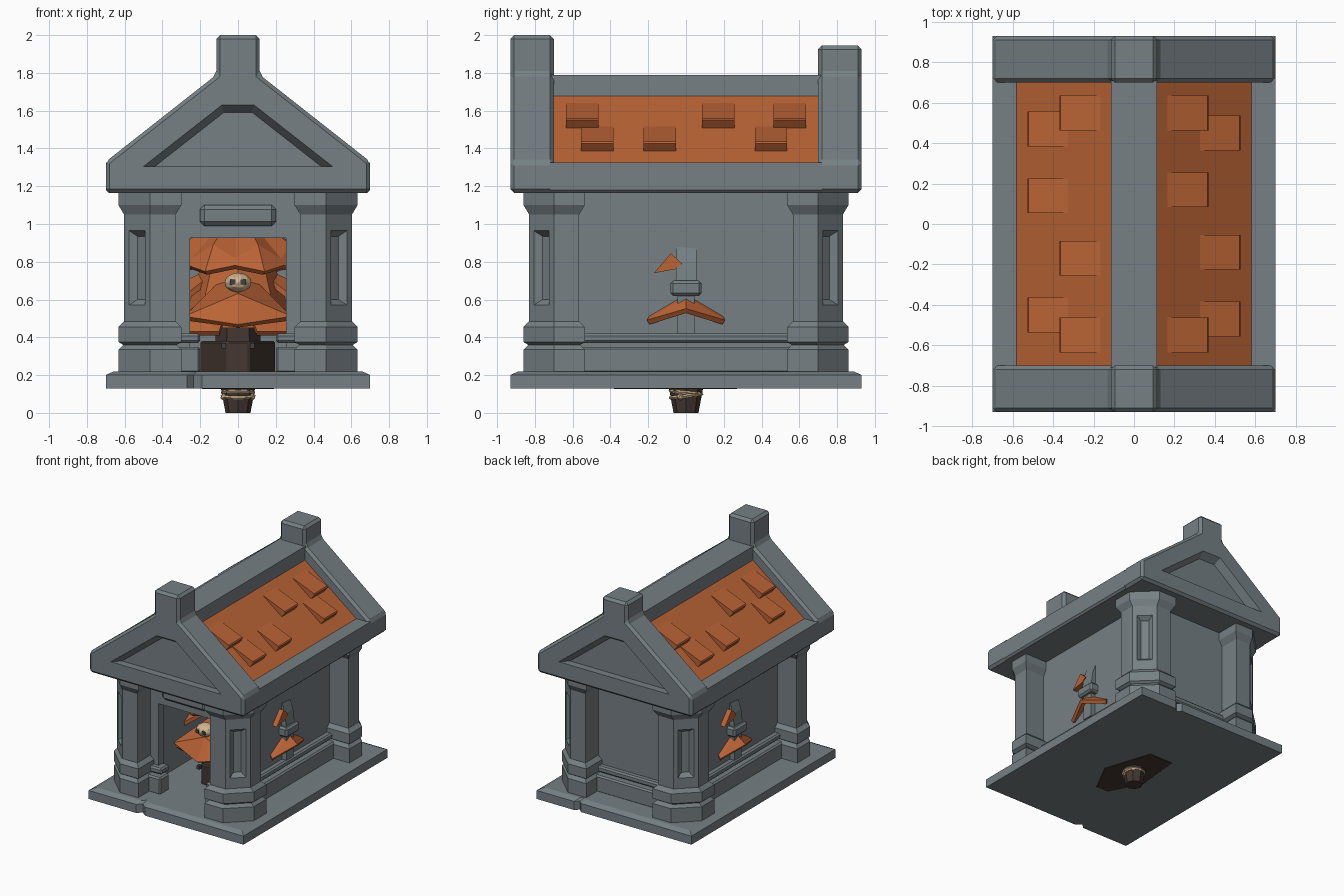
import bpy, bmesh, math
from mathutils import Vector, Matrix

if "Cube" in bpy.data.objects:
    bpy.data.objects.remove(bpy.data.objects["Cube"])


def material(name, rgb):
    m = bpy.data.materials.new(name)
    m.diffuse_color = (*rgb, 1)
    m.use_nodes = True
    m.node_tree.nodes["Principled BSDF"].inputs["Base Color"].default_value = m.diffuse_color
    return m


STONE = material("grey stone", (0.18, 0.215, 0.23))
ORANGE = material("burnt orange", (0.49, 0.125, 0.036))
WOOD = material("dark brown wood", (0.058, 0.038, 0.031))
TAN = material("tan bone", (0.64, 0.46, 0.27))
DARK = material("dark iron", (0.05, 0.055, 0.06))
TURN = Matrix.Rotation(math.pi, 4, 'Z')


def finish(name, bm, mat, bevel=0.0, turned=False):
    bmesh.ops.recalc_face_normals(bm, faces=bm.faces)
    if bevel:
        edges = [e for e in bm.edges if e.calc_face_angle(0) > 0.4]
        bmesh.ops.bevel(bm, geom=edges, offset=bevel, segments=1, affect='EDGES')
    if turned:
        bm.transform(TURN)
    me = bpy.data.meshes.new(name)
    bm.to_mesh(me)
    bm.free()
    me.materials.append(mat)
    ob = bpy.data.objects.new(name, me)
    bpy.context.collection.objects.link(ob)
    return ob


def loft(rings):
    """Closed solid through rings of equal point count."""
    bm = bmesh.new()
    rows = [[bm.verts.new(p) for p in r] for r in rings]
    n = len(rows[0])
    for a, b in zip(rows, rows[1:]):
        for i in range(n):
            bm.faces.new((a[i], a[(i + 1) % n], b[(i + 1) % n], b[i]))
    bm.faces.new(rows[0])
    bm.faces.new(rows[-1])
    return bm


def prism(profile, y0, y1):
    return loft([[(x, y, z) for x, z in profile] for y in (y0, y1)])


def box(name, x0, x1, y0, y1, z0, z1, mat, bevel=0.0, turned=False):
    bm = prism([(x0, z0), (x1, z0), (x1, z1), (x0, z1)], y0, y1)
    return finish(name, bm, mat, bevel, turned)


def cut(ob, cutter):
    cutter.hide_render = True
    mod = ob.modifiers.new("cut", 'BOOLEAN')
    mod.object, mod.operation, mod.solver = cutter, 'DIFFERENCE', 'EXACT'
    bpy.context.view_layer.objects.active = ob
    bpy.ops.object.modifier_apply(modifier=mod.name)
    bpy.data.objects.remove(cutter)


def mirrored(half):
    return half + [(-x, z) for x, z in reversed(half)]


# floor slab with a chipped front and back edge
slab = [(-.7, -.93), (-.27, -.93), (-.235, -.895), (-.19, -.93), (.7, -.93),
        (.7, .93), (.36, .93), (.33, .9), (.3, .93), (-.7, .93)]
finish("floor_slab", loft([[(x * s, y * t, z) for x, y in slab]
       for s, t, z in ((1, 1, .13), (1, 1, .20), (.94, .955, .22))]), STONE)

# hollow walls with a doorway in front
walls = box("walls", -.43, .43, -.66, .66, .21, 1.17, STONE)
cut(walls, box("room_cutter", -.37, .37, -.6, .6, .215, 1.12, STONE))
cut(walls, box("door_cutter", -.255, .255, -.8, -.5, .2, .925, STONE))
box("door_lintel", -.2, .2, -.71, -.65, .99, 1.10, STONE, .022)

# stepped skirting in two bands
for band, z0, z1, out in (("lower", .21, .35, .06), ("upper", .37, .42, .045)):
    for side, turned in (("right", False), ("left", True)):
        box(f"{band}_skirting_{side}", .41, .43 + out, -.6, .6, z0, z1, STONE, .012, turned)
    box(f"{band}_skirting_back", -.4, .4, .64, .66 + out, z0, z1, STONE, .012)
    for x0, x1, side in ((-.4, -.2, "left"), (.2, .4, "right")):
        box(f"{band}_skirting_front_{side}", x0, x1, -.66 - out, -.6, z0, z1, STONE, .012)

# corner columns: chamfered outer corner carrying a sunken panel
levels = [(.21, .03), (.335, .03), (.36, .005), (.375, .03), (.455, .03), (.485, 0),
          (.535, 0), (1.0, 0), (1.05, 0), (1.10, .03), (1.17, .03)]
for sx in (1, -1):
    for sy in (1, -1):
        rings = [[(sx * x, sy * y, z) for x, y in (
            (.33 - o, .566 - o), (.603 + o, .566 - o), (.603 + o, .70),
            (.466, .83 + o), (.33 - o, .83 + o))] for z, o in levels]
        bm = loft(rings)
        bmesh.ops.recalc_face_normals(bm, faces=bm.faces)
        diag = Vector((sx, sy, 0)).normalized()
        panel = [f for f in bm.faces if f.normal.dot(diag) > .95
                 and abs(f.calc_center_median().z - .7675) < .01]
        bmesh.ops.inset_individual(bm, faces=panel, thickness=.05)
        bmesh.ops.inset_individual(bm, faces=panel, thickness=.042, depth=-.035)
        finish(f"column_{'right' if sx > 0 else 'left'}_{'back' if sy > 0 else 'front'}", bm, STONE)

# gables with finial posts and a recessed pediment
for name, top, turned in (("front", 2.0, False), ("back", 1.945, True)):
    gable = finish(name + "_gable", prism(mirrored(
        [(.70, 1.165), (.70, 1.33), (.115, 1.79), (.115, top)]), -.93, -.70), STONE, .02, turned)
    rings = [[(x * s, y, 1.305 + (z - 1.305) * s) for x, z in mirrored([(.5, 1.305), (.085, 1.63)])]
             for s, y in ((1.04, -.95), (.88, -.87))]
    cut(gable, finish("pediment_cutter", loft(rings), STONE, 0, turned))

# roof body, eaves, ridge
finish("roof_core", prism(mirrored([(.57, 1.165), (.57, 1.3), (.1, 1.66)]), -.72, .72), STONE)
box("ridge_beam", -.115, .115, -.72, .72, 1.6, 1.79, STONE)
for side, turned in (("right", False), ("left", True)):
    finish("eave_" + side, prism([(.5, 1.165), (.685, 1.165), (.70, 1.18), (.70, 1.325),
           (.585, 1.325), (.5, 1.3)], -.72, .72), STONE, 0, turned)
    finish("roof_tiles_" + side, prism([(.10, 1.62), (.59, 1.25), (.59, 1.317), (.10, 1.69)],
           -.71, .71), ORANGE, 0, turned)
    # raised wedge shingles
    for i, (x, y) in enumerate([(.155, .55), (.315, .45), (.155, .17),
                                (.315, -.14), (.315, -.47), (.155, -.55)]):
        z = 1.68 - .766 * (x - .115)
        wedge = [(x, z - .005), (x + .18, z - .143), (x + .213, z - .10), (x + .208, z - .09)]
        finish(f"shingle_{side}_{i}", prism(wedge, y - .086, y + .086), ORANGE, 0, turned)


# folded leaves: root, two drooping corners, ridge and tip
def leaf(name, angle, z0, rm, w, zm, droop, r1, z1):
    bm = bmesh.new()
    pts = [(0, 0, z0), (rm, w, zm - droop), (rm, 0, zm), (rm, -w, zm - droop), (r1, 0, z1)]
    v = [bm.verts.new(p) for p in pts]
    for f in ((0, 2, 1), (0, 3, 2), (1, 2, 4), (2, 3, 4)):
        bm.faces.new([v[i] for i in f])
    bm.transform(Matrix.Rotation(math.radians(angle), 4, 'Z'))
    ob = finish(name, bm, ORANGE)
    mod = ob.modifiers.new("thickness", 'SOLIDIFY')
    mod.thickness, mod.offset = .03, 0


for k in range(8):
    a = k * 45
    if k in (0, 4):
        leaf(f"lower_leaf_{k}", a, .82, .45, .2, .60, .12, .53, .54)
    elif k in (2, 6):
        leaf(f"lower_leaf_{k}", a, .78, .42, .28, .62, .12, .52, .46)
    else:
        leaf(f"lower_leaf_{k}", a, .72, .34, .2, .54, .12, .46, .42)
    leaf(f"upper_leaf_{k}", a + 20, 1.08, .3, .17, .88, .1, .4, .74)


def cone(name, r0, r1, z0, z1, sides, mat):
    bm = loft([[(r * math.cos(2 * math.pi * i / sides), r * math.sin(2 * math.pi * i / sides), z)
               for i in range(sides)] for r, z in ((r0, z0), (r1, z1))])
    return finish(name, bm, mat)


cone("leaf_core", .3, .1, .45, 1.08, 8, ORANGE)

# trunk: long six-sided base, stem foot and rope
base = [(-.2, -.12), (-.06, -.39), (.06, -.39), (.2, -.12), (.07, .28), (-.16, .28)]
finish("trunk_base", loft([[(x, y, z) for x, y in base] for z in (.127, .38)]), WOOD, .01)
cone("trunk_stem", .12, .1, .37, .9, 6, WOOD)
cone("trunk_foot", .066, .092, 0, .14, 8, WOOD)
for i, tilt in enumerate((.12, -.1)):
    bpy.ops.mesh.primitive_torus_add(major_radius=.083, minor_radius=.009, major_segments=12,
                                     minor_segments=5, location=(0, 0, .09 + .018 * i),
                                     rotation=(tilt, 0, 0))
    bpy.context.object.name = f"rope_{i}"
    bpy.context.object.data.materials.append(TAN)
for x in (-.075, .075):
    bpy.ops.mesh.primitive_ico_sphere_add(subdivisions=1, radius=.02, location=(x, -.03, .085))
    bpy.context.object.name = "rope_knot"
    bpy.context.object.data.materials.append(TAN)
    box("trunk_nail", x - .012, x + .012, -.41, -.38, .34, .37, DARK)

# small skull among the leaves
bpy.ops.mesh.primitive_ico_sphere_add(subdivisions=2, radius=.07, location=(0, -.42, .69))
skull = bpy.context.object
skull.name, skull.scale = "skull", (1.05, 1, .75)
skull.data.materials.append(TAN)
for x in (-.028, .028):
    box("skull_eye", x - .014, x + .014, -.489, -.48, .68, .705, DARK)

# side ornaments poking through the walls
for side, turned in (("right", False), ("left", True)):
    box("ornament_shaft_" + side, .4, .47, -.045, .045, .42, .63, STONE, 0, turned)
    box("ornament_block_" + side, .4, .50, -.083, .083, .62, .70, STONE, .015, turned)
    spike = [[(.4, -.055, .69), (.475, -.055, .69), (.475, .055, .69), (.4, .055, .69)],
             [(.4, -.05, .8), (.46, -.05, .8), (.46, .055, .8), (.4, .055, .8)],
             [(.4, -.05, .88), (.435, -.05, .88), (.435, .055, .87), (.4, .055, .87)]]
    finish("ornament_spike_" + side, loft(spike), STONE, 0, turned)
    sliver = [[(x, y, z) for y, z in ((-.17, .74), (-.08, .845), (-.02, .79), (-.06, .76))]
              for x in (.4, .47)]
    finish("ornament_leaf_" + side, loft(sliver), ORANGE, 0, turned)
